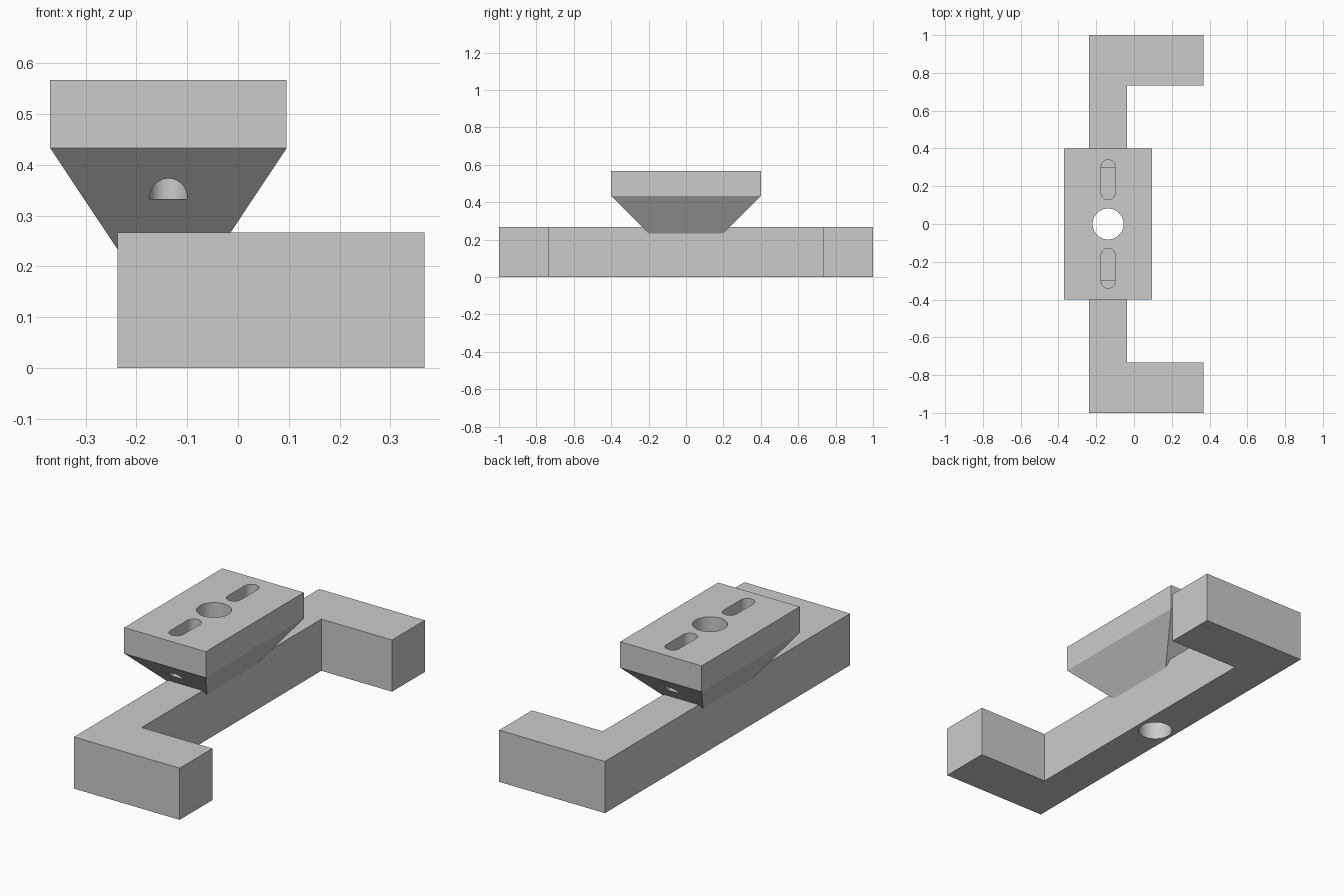
import bpy
import bmesh
from math import pi, cos, sin, radians

if "Cube" in bpy.data.objects:
    bpy.data.objects.remove(bpy.data.objects["Cube"])

grey = bpy.data.materials.new("plain grey")
grey.use_nodes = True
grey.diffuse_color = (0.6, 0.6, 0.6, 1)
grey.node_tree.nodes["Principled BSDF"].inputs["Base Color"].default_value = (0.6, 0.6, 0.6, 1)

AXIS_X = -0.137      # centre line of the bar, head and holes
FLOOR_Z = 0.333      # bottom of the slots


def loft(name, layers):
    """Closed solid through outlines given as (z, [(x, y), ...])."""
    bm = bmesh.new()
    rings = [[bm.verts.new((x, y, z)) for x, y in outline] for z, outline in layers]
    bm.faces.new(rings[0])
    bm.faces.new(rings[-1])
    for low, high in zip(rings, rings[1:]):
        for i in range(len(low)):
            j = (i + 1) % len(low)
            bm.faces.new((low[i], low[j], high[j], high[i]))
    bmesh.ops.recalc_face_normals(bm, faces=bm.faces)
    mesh = bpy.data.meshes.new(name)
    bm.to_mesh(mesh)
    bm.free()
    mesh.materials.append(grey)
    obj = bpy.data.objects.new(name, mesh)
    bpy.context.collection.objects.link(obj)
    return obj


def rectangle(half_x, half_y):
    return [(AXIS_X + sx * half_x, sy * half_y)
            for sx, sy in ((-1, -1), (1, -1), (1, 1), (-1, 1))]


def stadium(radius, y0, y1, steps=32):
    """Outline with round ends centred at y0 and y1."""
    points = []
    for centre, start in ((y1, 0), (y0, pi)):
        for i in range(steps + 1):
            a = start + pi * i / steps
            points.append((AXIS_X + radius * cos(a), centre + radius * sin(a)))
    return points


def circle(radius, steps=64):
    return [(AXIS_X + radius * cos(2 * pi * i / steps), radius * sin(2 * pi * i / steps))
            for i in range(steps)]


def cut(obj, cutter):
    mod = obj.modifiers.new("cut", "BOOLEAN")
    mod.operation = "DIFFERENCE"
    mod.solver = "EXACT"
    mod.object = cutter
    bpy.ops.object.select_all(action="DESELECT")
    obj.select_set(True)
    bpy.context.view_layer.objects.active = obj
    bpy.ops.object.modifier_apply(modifier=mod.name)


# C-shaped base bracket: back bar with an arm at each end
upper = [(0.367, 0.733), (0.367, 1), (-0.237, 1)]
lower = [(x, -y) for x, y in reversed(upper)]
outline = [(-0.037, 0.733)] + upper + lower + [(-0.037, -0.733)]
base = loft("base_bracket", [(0, outline), (0.267, outline)])

# Head: block on a tapered neck that sinks slightly into the bar
wide = rectangle(0.233, 0.4)
head = loft("mounting_head", [(0.233, rectangle(0.1, 0.2)), (0.433, wide), (0.567, wide)])

# Through hole and the two slots
bore = loft("bore_cutter", [(-0.1, circle(0.082)), (0.7, circle(0.082))])
cut(base, bore)
cut(head, bore)
cutters = [bore]
for side in (-1, 1):
    ends = sorted((side * 0.166, side * 0.303))
    shape = stadium(0.037, *ends)
    slot = loft("slot_cutter", [(FLOOR_Z, shape), (0.7, shape)])
    cut(head, slot)
    cutters.append(slot)
for cutter in cutters:
    bpy.data.objects.remove(cutter)

# Smooth hole walls, crisp edges
for obj in (base, head):
    bpy.ops.object.select_all(action="DESELECT")
    obj.select_set(True)
    bpy.context.view_layer.objects.active = obj
    bpy.ops.object.shade_smooth_by_angle(angle=radians(30))
